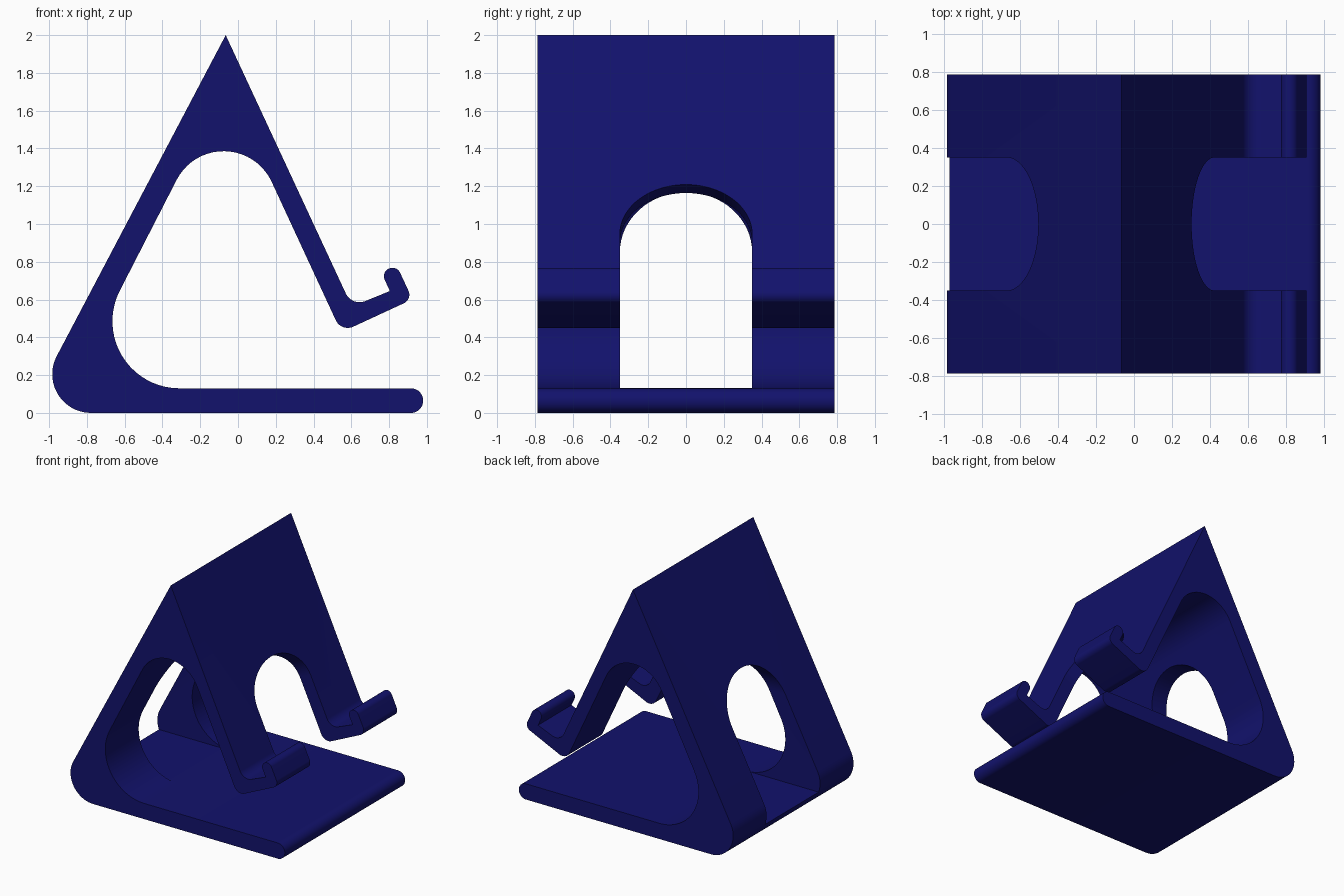
import bpy, bmesh, math
from mathutils import Vector

if "Cube" in bpy.data.objects:
    bpy.data.objects.remove(bpy.data.objects["Cube"])

HALF_W = 0.787


def rounded(corners, n=20):
    """Polygon outline (x, z, radius) with every corner filleted."""
    pts = []
    for i, (x, z, r) in enumerate(corners):
        p = Vector((x, z))
        if r == 0:
            pts.append(p)
            continue
        a = (Vector(corners[i - 1][:2]) - p).normalized()
        b = (Vector(corners[(i + 1) % len(corners)][:2]) - p).normalized()
        half = a.angle(b) / 2
        c = p + (a + b).normalized() * (r / math.sin(half))
        s = p + a * (r / math.tan(half)) - c
        e = p + b * (r / math.tan(half)) - c
        sweep = s.angle_signed(e)
        for k in range(n + 1):
            t = -sweep * k / n
            pts.append(c + Vector((s.x * math.cos(t) - s.y * math.sin(t),
                                   s.x * math.sin(t) + s.y * math.cos(t))))
    return pts


def prism(name, ring_a, ring_b):
    """Closed solid between two matching rings of points."""
    bm = bmesh.new()
    a = [bm.verts.new(p) for p in ring_a]
    b = [bm.verts.new(p) for p in ring_b]
    bm.faces.new(a)
    bm.faces.new(b[::-1])
    for i in range(len(a)):
        j = (i + 1) % len(a)
        bm.faces.new((a[j], a[i], b[i], b[j]))
    bmesh.ops.recalc_face_normals(bm, faces=bm.faces)
    me = bpy.data.meshes.new(name)
    bm.to_mesh(me)
    bm.free()
    ob = bpy.data.objects.new(name, me)
    bpy.context.collection.objects.link(ob)
    return ob


# Ledge frame: "along" points out of the front leg, "up" follows the leg
along, up, heel = Vector((0.907, 0.42)), Vector((-0.42, 0.907)), Vector((0.547, 0.427))


def ledge(a, u, r):
    p = heel + along * a + up * u
    return (p.x, p.y, r)


# Side profile: back, base, inner opening, front leg and hooked ledge
profile = rounded([
    (-0.065, 2.0, 0),
    (-1.118, 0.0, 0.205),
    (0.98, 0.0, 0.064), (0.98, 0.13, 0.064),
    (-0.891, 0.13, 0.355),
    (-0.063, 1.744, 0.28),
    ledge(0, 0, 0.07),
    ledge(0.415, 0, 0.05),
    ledge(0.415, 0.2, 0.0445), ledge(0.325, 0.2, 0.0445),
    ledge(0.325, 0.09, 0),
    ledge(0.108, 0.1, 0.08),
])
stand = prism("stand", [(p.x, -HALF_W, p.y) for p in profile],
              [(p.x, HALF_W, p.y) for p in profile])


# Arched openings through the front leg (tilted) and the back (level)
def arch(x, top):
    ring = [(x, -0.35, 0.131), (x, 0.35, 0.131)]
    for k in range(33):
        t = math.pi * k / 32
        ring.append((x, 0.35 * math.cos(t), top - 0.317 + 0.317 * math.sin(t)))
    return ring


cutters = [
    prism("front_arch_cutter", arch(0.0, 1.069), arch(1.2, 1.624)),
    prism("back_arch_cutter", arch(-1.2, 1.168), arch(-0.1, 1.168)),
]
for c in cutters:
    m = stand.modifiers.new(c.name, 'BOOLEAN')
    m.operation, m.solver, m.object = 'DIFFERENCE', 'EXACT', c
bpy.context.view_layer.objects.active = stand
stand.select_set(True)
for c in cutters:
    c.select_set(False)
    bpy.ops.object.modifier_apply(modifier=c.name)
for c in cutters:
    bpy.data.objects.remove(c)

bpy.ops.object.shade_smooth_by_angle(angle=math.radians(30))

mat = bpy.data.materials.new("navy")
mat.diffuse_color = (0.006, 0.006, 0.15, 1)
mat.use_nodes = True
mat.node_tree.nodes["Principled BSDF"].inputs["Base Color"].default_value = mat.diffuse_color
stand.data.materials.append(mat)
